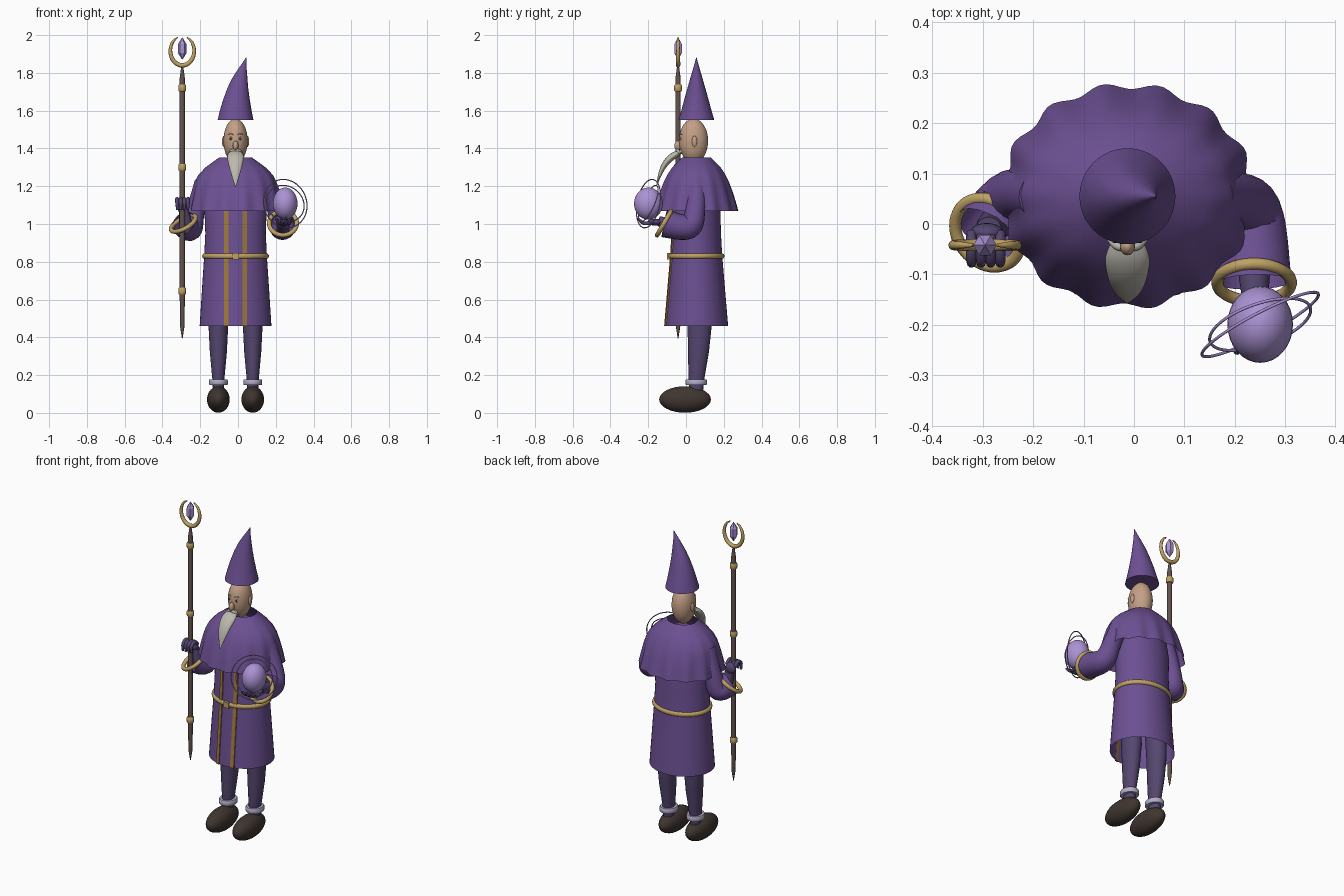
import bpy, math
from mathutils import Vector

if "Cube" in bpy.data.objects:
    bpy.data.objects.remove(bpy.data.objects["Cube"])

CX, CY = -0.013, 0.055  # body axis


def mat(name, rgb):
    m = bpy.data.materials.new(name)
    m.diffuse_color = (*rgb, 1)
    m.use_nodes = True
    m.node_tree.nodes["Principled BSDF"].inputs["Base Color"].default_value = m.diffuse_color
    return m


PURPLE = mat("robe purple", (0.15, 0.08, 0.29))
DARK = mat("dark violet", (0.09, 0.062, 0.16))
SHOE = mat("dark brown", (0.05, 0.036, 0.029))
GOLD = mat("gold", (0.52, 0.36, 0.13))
TRIM = mat("trim gold", (0.34, 0.19, 0.045))
WOOD = mat("staff wood", (0.12, 0.085, 0.075))
SKIN = mat("skin", (0.55, 0.35, 0.24))
GREY = mat("beard grey", (0.50, 0.48, 0.42))
LILAC = mat("lilac", (0.41, 0.29, 0.66))
PALE = mat("pale lavender", (0.45, 0.42, 0.58))


def finish(ob, name, material, angle=40):
    ob.name = name
    ob.data.materials.clear()
    ob.data.materials.append(material)
    bpy.ops.object.select_all(action='DESELECT')
    ob.select_set(True)
    bpy.context.view_layer.objects.active = ob
    if angle:
        bpy.ops.object.shade_smooth_by_angle(angle=math.radians(angle))
    return ob


def ellipsoid(name, loc, size, material, seg=32, direction=None):
    bpy.ops.mesh.primitive_uv_sphere_add(segments=seg, ring_count=seg // 2, location=loc)
    ob = bpy.context.object
    ob.scale = size
    if direction:
        ob.rotation_euler = Vector(direction).to_track_quat('Z', 'Y').to_euler()
    return finish(ob, name, material, 180)


def box(name, loc, size, material):
    bpy.ops.mesh.primitive_cube_add(size=1, location=loc)
    bpy.context.object.scale = size
    return finish(bpy.context.object, name, material, 20)


def torus(name, loc, normal, major, minor, material, scale=(1, 1, 1)):
    rot = Vector(normal).to_track_quat('Z', 'Y').to_euler()
    bpy.ops.mesh.primitive_torus_add(location=loc, rotation=rot, major_radius=major,
                                     minor_radius=minor, major_segments=64, minor_segments=12)
    bpy.context.object.scale = scale
    return finish(bpy.context.object, name, material, 180)


def skin_rings(name, rings, material, cap0=True, cap1=True, angle=40):
    n = len(rings[0])
    verts = [p for r in rings for p in r]
    faces = [(i * n + j, i * n + (j + 1) % n, (i + 1) * n + (j + 1) % n, (i + 1) * n + j)
             for i in range(len(rings) - 1) for j in range(n)]
    if cap0:
        faces.append(tuple(reversed(range(n))))
    if cap1:
        faces.append(tuple(range((len(rings) - 1) * n, len(rings) * n)))
    me = bpy.data.meshes.new(name)
    me.from_pydata(verts, [], faces)
    me.update()
    ob = bpy.data.objects.new(name, me)
    bpy.context.collection.objects.link(ob)
    return finish(ob, name, material, angle)


def lathe(name, profile, material, n=48, waves=0, **kw):
    """Profile rows: x, y, z, radius x, radius y, wave depth, listed from the bottom up."""
    rings = []
    for x, y, z, rx, ry, w in profile:
        ring = []
        for j in range(n):
            a = 2 * math.pi * j / n
            k = 1 + w * math.cos(waves * a + 0.4)
            ring.append((x + rx * k * math.cos(a), y + ry * k * math.sin(a), z))
        rings.append(ring)
    return skin_rings(name, rings, material, **kw)


def smooth_path(pts, steps=8):
    """Catmull-Rom through rows of numbers."""
    p = [Vector(q) for q in [pts[0]] + list(pts) + [pts[-1]]]
    out = []
    for i in range(1, len(p) - 2):
        for s in range(steps):
            t = s / steps
            out.append(0.5 * (2 * p[i] + (p[i + 1] - p[i - 1]) * t
                              + (2 * p[i - 1] - 5 * p[i] + 4 * p[i + 1] - p[i + 2]) * t ** 2
                              + (3 * p[i] - p[i - 1] - 3 * p[i + 1] + p[i + 2]) * t ** 3))
    return out + [p[-1]]


def tube(name, path, radii, material, n=20, side=(1, 0, 0), flat=1.0, **kw):
    """Sweep an oval; flat scales it across the side direction."""
    rows = smooth_path(path)
    rad = smooth_path([(r, 0) for r in radii])
    rings = []
    for i, c in enumerate(rows):
        t = (rows[min(i + 1, len(rows) - 1)] - rows[max(i - 1, 0)]).normalized()
        v = t.cross(Vector(side)).normalized()
        u = v.cross(t)
        r = max(rad[i].x, 0.001)
        rings.append([c + u * r * math.cos(2 * math.pi * j / n)
                      + v * r * flat * math.sin(2 * math.pi * j / n) for j in range(n)])
    return skin_rings(name, rings, material, **kw)


# Robe
ROBE = [(0.46, 0.19, 0.168), (0.65, 0.178, 0.152), (0.83, 0.166, 0.137), (0.95, 0.160, 0.130),
        (1.08, 0.165, 0.127), (1.2, 0.15, 0.11), (1.29, 0.09, 0.08)]
lathe("robe", [(CX, CY, z, rx, ry, 0) for z, rx, ry in ROBE], PURPLE, cap0=False)

# Two vertical trims that follow the robe front
for side in (-1, 1):
    rings = []
    for z, rx, ry in ROBE[:6]:
        ends = []
        for dx in (-0.011, 0.011):
            x = side * 0.049 + dx
            ends.append((CX + x, CY - ry * math.sqrt(1 - (x / rx) ** 2), z))
        (xa, ya, _), (xb, yb, _) = ends
        rings.append([(xa, ya - 0.006, z), (xb, yb - 0.006, z), (xb, yb + 0.002, z), (xa, ya + 0.002, z)])
    skin_rings("robe_trim", rings, TRIM, angle=30)

# Belt and buckle
torus("belt", (CX, CY, 0.83), (0, 0, 1), 0.165, 0.012, GOLD, (1.0, 0.84, 1.15))
box("buckle", (CX, CY - 0.147, 0.83), (0.034, 0.016, 0.034), GOLD)

# Ruffled shoulder cape
CAPE = [(1.07, 0.248, 0.219, 0.03), (1.12, 0.238, 0.206, 0.026), (1.17, 0.228, 0.192, 0.018),
        (1.22, 0.215, 0.174, 0.012), (1.26, 0.196, 0.155, 0.008), (1.30, 0.158, 0.128, 0.004),
        (1.33, 0.118, 0.099, 0), (1.352, 0.087, 0.076, 0)]
lathe("shoulder_cape", [(CX, CY, z, rx, ry, w) for z, rx, ry, w in CAPE], PURPLE,
      n=112, waves=14, cap0=False, cap1=False, angle=60)

# Head, ears, nose, eyes and brows
ellipsoid("head", (CX, 0.04, 1.44), (0.064, 0.077, 0.118), SKIN)
ellipsoid("nose", (CX, -0.044, 1.415), (0.015, 0.018, 0.026), SKIN, 20)
for s in (-1, 1):
    ellipsoid("ear", (CX + s * 0.063, 0.045, 1.437), (0.009, 0.014, 0.029), SKIN, 20)
    ellipsoid("eye", (CX + s * 0.025, -0.029, 1.453), (0.009, 0.006, 0.009), PALE, 16)
    ellipsoid("pupil", (CX + s * 0.025, -0.034, 1.453), (0.005, 0.004, 0.006), SHOE, 12)
    tube("brow", [(CX + s * 0.012, -0.034, 1.472), (CX + s * 0.026, -0.030, 1.478),
                  (CX + s * 0.041, -0.020, 1.472)], [0.002, 0.004, 0.001], GREY, n=8, side=(0, 0, 1))
    tube("moustache", [(CX, -0.046, 1.391), (CX + s * 0.02, -0.043, 1.387),
                       (CX + s * 0.042, -0.028, 1.368)], [0.007, 0.009, 0.001], GREY, n=10, side=(0, 0, 1))

# Curved beard
tube("beard", [(CX, -0.022, 1.385), (CX, -0.065, 1.362), (CX, -0.105, 1.325),
               (CX, -0.135, 1.27), (CX, -0.157, 1.195)],
     [0.026, 0.043, 0.039, 0.025, 0.001], GREY, n=24, flat=0.42)

# Hat with a bent tip
HAT = [(1.55, 0, 0.095, 0.095), (1.60, 0.001, 0.084, 0.080), (1.66, 0.005, 0.070, 0.064),
       (1.72, 0.012, 0.055, 0.047), (1.77, 0.022, 0.041, 0.033), (1.82, 0.036, 0.023, 0.018),
       (1.855, 0.048, 0.010, 0.008), (1.882, 0.057, 0.001, 0.001)]
lathe("hat", [(CX + o, CY, z, rx, ry, 0) for z, o, rx, ry in HAT], PURPLE)

# Legs, anklets and shoes
for s in (-1, 1):
    x = CX + s * 0.091
    lathe("leg", [(x, 0.055, 0.10, 0.028, 0.034, 0), (x, 0.055, 0.18, 0.032, 0.042, 0),
                  (x, 0.066, 0.32, 0.045, 0.055, 0), (x, 0.072, 0.46, 0.052, 0.064, 0),
                  (x, 0.065, 0.60, 0.056, 0.066, 0)], DARK, n=28)
    lathe("anklet", [(x, 0.054, 0.147, 0.047, 0.053, 0), (x, 0.054, 0.152, 0.050, 0.057, 0),
                     (x, 0.054, 0.172, 0.050, 0.057, 0), (x, 0.054, 0.178, 0.047, 0.053, 0)], PALE, n=32)
    ellipsoid("shoe", (x, -0.005, 0.071), (0.06, 0.137, 0.07), SHOE)

# Sleeves, cuffs and forearms
tube("orb_sleeve", [(0.15, 0.055, 1.22), (0.205, 0.05, 1.08), (0.232, 0.015, 0.985), (0.238, -0.115, 1.003)],
     [0.05, 0.052, 0.064, 0.074], PURPLE, cap1=False)
torus("orb_cuff", (0.238, -0.116, 1.004), (0, -0.86, 0.5), 0.073, 0.012, GOLD)
tube("orb_forearm", [(0.238, -0.02, 0.975), (0.238, -0.09, 1.0), (0.240, -0.145, 1.015)],
     [0.035, 0.032, 0.026], DARK)
tube("staff_sleeve", [(-0.18, 0.055, 1.22), (-0.225, 0.06, 1.07), (-0.25, 0.04, 0.975), (-0.289, -0.017, 1.003)],
     [0.05, 0.05, 0.062, 0.070], PURPLE, side=(0.8, -0.5, 0), cap1=False)
torus("staff_cuff", (-0.289, -0.017, 1.003), (-0.45, -0.38, 0.8), 0.073, 0.012, GOLD)
tube("staff_forearm", [(-0.265, 0.01, 0.96), (-0.28, -0.005, 1.02), (-0.288, -0.012, 1.075)],
     [0.035, 0.032, 0.026], DARK)

# Open hand under the orb
ellipsoid("orb_palm", (0.242, -0.165, 1.01), (0.036, 0.04, 0.018), DARK, 20)
for i in range(4):
    x = 0.212 + i * 0.02
    tube("orb_finger", [(x, -0.185, 1.005), (x, -0.225, 1.005), (x + (i - 1.5) * 0.006, -0.255, 1.03)],
         [0.010, 0.010, 0.006], DARK, n=10)

# Fist around the staff
ellipsoid("staff_palm", (-0.292, -0.018, 1.095), (0.034, 0.02, 0.034), DARK, 20)
for i in range(4):
    x = -0.322 + i * 0.019
    tube("staff_finger", [(x, -0.018, 1.11), (x, -0.045, 1.132), (x, -0.075, 1.115), (x, -0.077, 1.075)],
         [0.010, 0.011, 0.010, 0.006], DARK, n=10)

# Orb with two thin tilted rings
ORB = (0.25, -0.199, 1.108)
ellipsoid("orb", ORB, (0.065, 0.076, 0.085), LILAC)
torus("orb_outer_ring", ORB, (0.46, -0.87, 0.17), 0.13, 0.003, LILAC)
torus("orb_inner_ring", ORB, (0.30, -0.87, 0.39), 0.105, 0.003, LILAC)

# Staff with bands
SX, SY = -0.295, -0.042
lathe("staff", [(SX, SY, z, r, r, 0) for z, r in
                [(0.395, 0.002), (0.46, 0.012), (0.65, 0.014), (1.77, 0.014), (1.80, 0.010), (1.845, 0.004)]],
      WOOD, n=16)
for zb in (0.645, 1.30, 1.72):
    lathe("staff_band", [(SX, SY, zb + d, r, r, 0) for d, r in
                         [(-0.018, 0.017), (-0.012, 0.021), (0.012, 0.021), (0.018, 0.017)]], GOLD, n=20)

# Open crescent and crystal on top of the staff
arc = [math.radians(112 + 316 * i / 12) for i in range(13)]
tube("crescent", [(SX + 0.063 * math.cos(a), SY, 1.917 + 0.077 * math.sin(a)) for a in arc],
     [0.003 + 0.009 * math.sin(math.pi * i / 12) ** 0.6 for i in range(13)], GOLD, n=12, side=(0, 1, 0))
lathe("crystal", [(SX, SY, z, r, r, 0) for z, r in
                  [(1.87, 0.001), (1.905, 0.023), (1.952, 0.023), (1.988, 0.001)]], LILAC, n=6, angle=0)
